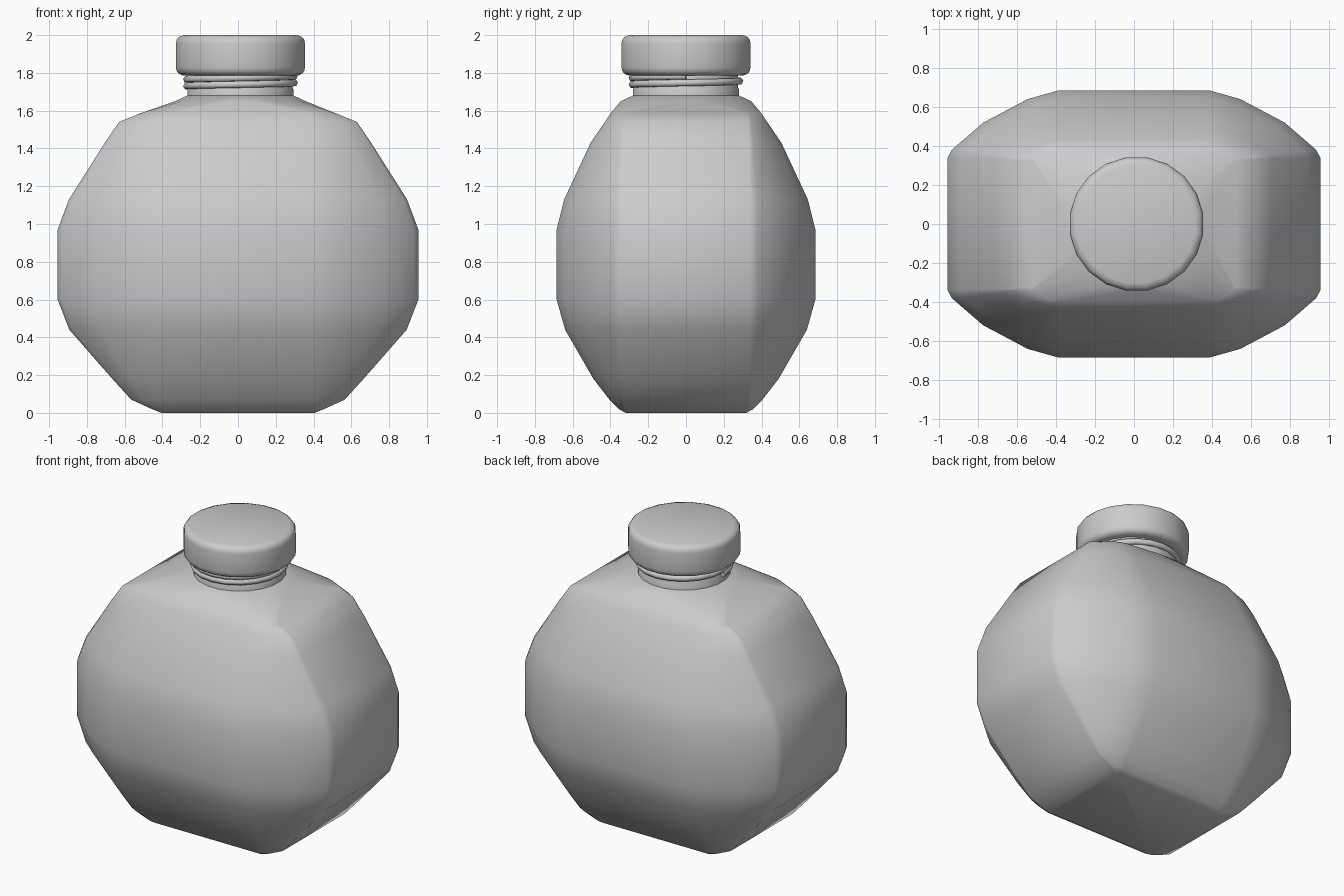
import bpy, bmesh, math

if "Cube" in bpy.data.objects:
    bpy.data.objects.remove(bpy.data.objects["Cube"])

N = 20          # sides of the neck and cap
CX = 0.013      # neck axis is slightly off centre


def circle(r, z):
    return [(CX + r * math.cos(a), r * math.sin(a), z)
            for a in (math.radians(9 + i * 360 / N) for i in range(N))]


def section(z, X, ys, Y, xf=0.385):
    # flat front and side panels joined by a rounded corner
    fr = [(1, 0), (0.96, 0.12), (0.68, 0.52), (0.28, 0.87), (0, 1)]
    q = [(xf + a * (X - xf), ys + b * (Y - ys)) for a, b in fr]
    pts = q + [(-x, y) for x, y in q[::-1]]
    pts += [(-x, -y) for x, y in pts]
    return [(x, y, z) for x, y in pts]


def loft(name, rings, angle):
    bm = bmesh.new()
    loops = [[bm.verts.new(p) for p in r] for r in rings]
    for a, b in zip(loops, loops[1:]):
        for i in range(N):
            j = (i + 1) % N
            bm.faces.new((a[i], a[j], b[j], b[i]))
    bm.faces.new(loops[0][::-1])
    bm.faces.new(loops[-1])
    bmesh.ops.recalc_face_normals(bm, faces=bm.faces)
    me = bpy.data.meshes.new(name)
    bm.to_mesh(me)
    bm.free()
    ob = bpy.data.objects.new(name, me)
    bpy.context.collection.objects.link(ob)
    bpy.ops.object.select_all(action='DESELECT')
    bpy.context.view_layer.objects.active = ob
    ob.select_set(True)
    bpy.ops.object.shade_smooth_by_angle(angle=math.radians(angle))
    return ob


# Bottle body: z, half width, side panel half depth, half depth
levels = [(0.0, 0.405, 0.315, 0.32), (0.02, 0.455, 0.325, 0.355),
          (0.07, 0.565, 0.33, 0.405), (0.18, 0.665, 0.335, 0.49),
          (0.44, 0.893, 0.34, 0.64), (0.60, 0.955, 0.34, 0.685),
          (0.97, 0.955, 0.34, 0.685), (1.13, 0.895, 0.34, 0.645),
          (1.43, 0.705, 0.335, 0.505), (1.54, 0.63, 0.33, 0.43),
          (1.585, 0.52, 0.325, 0.40)]
body = [section(*l) for l in levels] + [circle(0.35, 1.65), circle(0.285, 1.68)]
loft("bottle_body", body, 50)

# Neck
loft("neck", [circle(r, z) for r, z in
              [(0.285, 1.66), (0.285, 1.71), (0.28, 1.72), (0.28, 1.83)]], 35)

# Screw thread
cu = bpy.data.curves.new("neck_thread", 'CURVE')
cu.dimensions = '3D'
cu.bevel_depth = 0.02
cu.bevel_resolution = 1
cu.use_fill_caps = True
sp = cu.splines.new('POLY')
turns = int(N * 1.5)
sp.points.add(turns)
for i, p in enumerate(sp.points):
    a = 2 * math.pi * i / N + math.pi
    p.co = (CX + 0.284 * math.cos(a), 0.284 * math.sin(a), 1.73 + 0.035 * i / N, 1)
bpy.context.collection.objects.link(bpy.data.objects.new("neck_thread", cu))

# Cap with rounded rims
cap = [(0.31, 1.787), (0.33, 1.795), (0.342, 1.81), (0.346, 1.83),
       (0.346, 1.955), (0.342, 1.975), (0.33, 1.99), (0.305, 2.0)]
loft("cap", [circle(r, z) for r, z in cap], 50)
